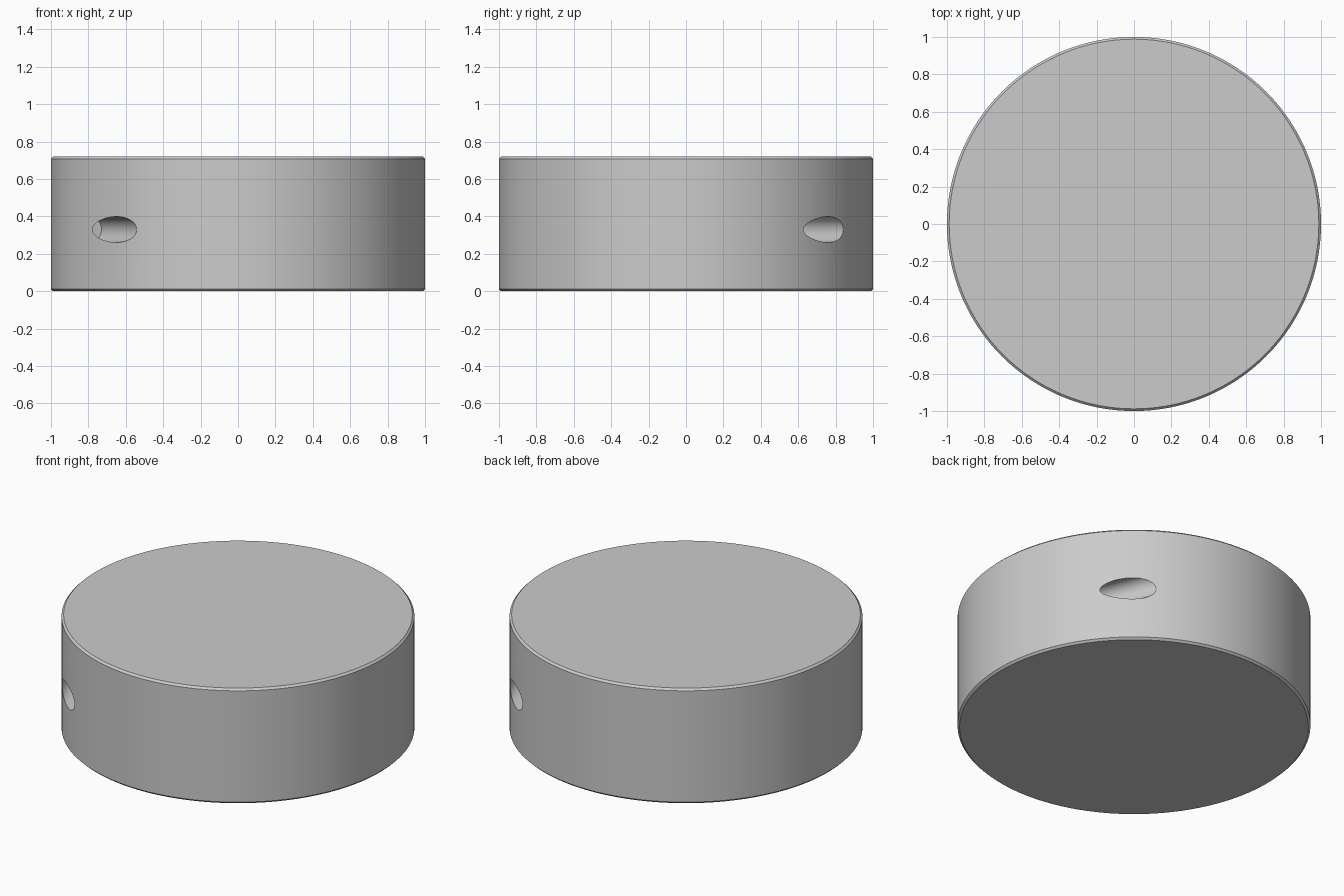
import bpy
import math
from mathutils import Vector, Matrix

if "Cube" in bpy.data.objects:
    bpy.data.objects.remove(bpy.data.objects["Cube"])

HEIGHT, EDGE = 0.72, 0.012
HOLE_R, HOLE_Z = 0.069, 0.33
OFFSET = 0.89                      # distance of the hole axis from the centre
SIDE = math.radians(202.4)         # direction from the centre to the hole axis
INNER, OUTER = 0.076, 0.80         # blind end and open end along the axis

# Round body with a thin bevel on both rims
bpy.ops.mesh.primitive_cylinder_add(vertices=192, radius=1, depth=HEIGHT,
                                    location=(0, 0, HEIGHT / 2))
body = bpy.context.object
body.name = "disc_body"
bevel = body.modifiers.new("rim_bevel", 'BEVEL')
bevel.width = EDGE
bevel.segments = 1
bevel.limit_method = 'ANGLE'
bevel.angle_limit = math.radians(60)
bpy.ops.object.modifier_apply(modifier=bevel.name)


def drill_blind_hole(side, name):
    """Cut one slanted flat-bottomed hole into the side wall."""
    out = Vector((math.cos(side), math.sin(side), 0))
    axis = Vector((-out.y, out.x, 0))
    centre = out * OFFSET + axis * (INNER + OUTER) / 2
    centre.z = HOLE_Z
    bpy.ops.mesh.primitive_cylinder_add(vertices=64, radius=HOLE_R, depth=OUTER - INNER)
    cutter = bpy.context.object
    cutter.name = name
    cutter.hide_render = True
    turn = Vector((0, 0, 1)).rotation_difference(axis).to_matrix().to_4x4()
    cutter.matrix_world = Matrix.Translation(centre) @ turn
    bpy.context.view_layer.objects.active = body
    cut = body.modifiers.new(name, 'BOOLEAN')
    cut.operation = 'DIFFERENCE'
    cut.solver = 'EXACT'
    cut.object = cutter
    bpy.context.view_layer.update()
    bpy.ops.object.modifier_apply(modifier=cut.name)
    bpy.data.objects.remove(cutter, do_unlink=True)


# Two opposite holes
for i in range(2):
    drill_blind_hole(SIDE + i * math.pi, f"side_hole_{i + 1}")

# Smooth wall, sharp rims
bpy.ops.object.select_all(action='DESELECT')
body.select_set(True)
bpy.context.view_layer.objects.active = body
bpy.ops.object.shade_smooth_by_angle(angle=math.radians(25))
